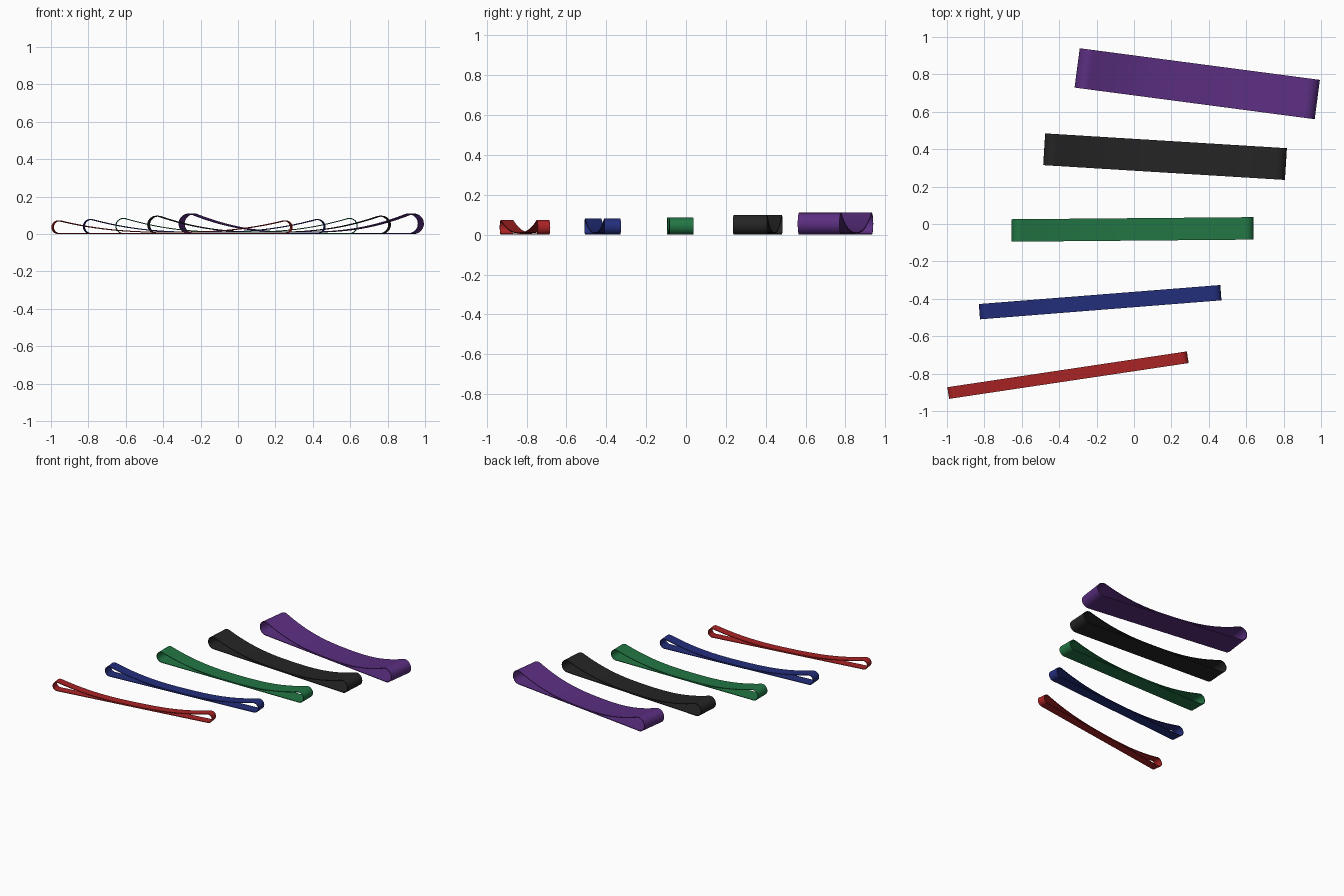
import bpy, bmesh, math
from mathutils import Vector, Matrix

if "Cube" in bpy.data.objects:
    bpy.data.objects.remove(bpy.data.objects["Cube"])

LENGTH = 1.295     # length of each loop
THICK = 0.005      # rubber thickness
WAIST = 0.012      # height of the sagging top strand at mid length


def material(name, rgb):
    m = bpy.data.materials.new(name)
    m.diffuse_color = (*rgb, 1)
    m.use_nodes = True
    m.node_tree.nodes["Principled BSDF"].inputs["Base Color"].default_value = m.diffuse_color
    return m


def outline(height):
    """Closed side profile: flat bottom, round ends, sagging top."""
    r = height / 2
    cx = LENGTH / 2 - r
    tilt = math.atan(2.37 * (height - WAIST) / cx)
    # flat bottom (right half), then the round end
    half = [Vector((cx * i / 8, 0)) for i in range(8)]
    for i in range(21):
        a = -math.pi / 2 + (math.pi + tilt) * i / 20
        half.append(Vector((cx + r * math.cos(a), r + r * math.sin(a))))
    # sagging top strand back to mid length
    p3 = half[-1]
    p0, p1 = Vector((0, WAIST)), Vector((p3.x * 0.33, WAIST))
    p2 = Vector((p3.x * 0.62, WAIST + 0.1 * (p3.y - WAIST)))
    for i in range(1, 25):
        t = 1 - i / 24
        half.append(p0 * (1 - t) ** 3 + p1 * 3 * t * (1 - t) ** 2
                    + p2 * 3 * t * t * (1 - t) + p3 * t ** 3)
    # mirrored left half
    return half + [Vector((-p.x, p.y)) for p in reversed(half[1:-1])]


def band(name, mat, centre, angle, width, height):
    outer = outline(height)
    n = len(outer)
    bm = bmesh.new()
    rings = []
    for i, p in enumerate(outer):
        d = (outer[(i + 1) % n] - outer[i - 1]).normalized()
        q = p + Vector((-d.y, d.x)) * THICK
        rings.append([bm.verts.new((v.x, y, v.y)) for v, y in
                      ((p, -width / 2), (p, width / 2), (q, width / 2), (q, -width / 2))])
    for i in range(n):
        a, b = rings[i], rings[(i + 1) % n]
        for k in range(4):
            bm.faces.new((a[k], b[k], b[(k + 1) % 4], a[(k + 1) % 4]))
    bmesh.ops.recalc_face_normals(bm, faces=bm.faces)
    bm.transform(Matrix.Translation((*centre, 0)) @ Matrix.Rotation(math.radians(angle), 4, 'Z'))
    me = bpy.data.meshes.new(name)
    bm.to_mesh(me)
    bm.free()
    me.materials.append(mat)
    ob = bpy.data.objects.new(name, me)
    bpy.context.collection.objects.link(ob)
    bpy.ops.object.select_all(action='DESELECT')
    ob.select_set(True)
    bpy.context.view_layer.objects.active = ob
    bpy.ops.object.shade_smooth_by_angle(angle=math.radians(35))


# Five loop bands fanned out from narrow to wide
for name, rgb, centre, angle, width, height in (
        ("red", (0.40, 0.017, 0.018), (-0.353, -0.808), 8.5, 0.063, 0.073),
        ("blue", (0.017, 0.028, 0.20), (-0.181, -0.418), 4.5, 0.082, 0.080),
        ("green", (0.016, 0.18, 0.058), (-0.008, -0.029), 0.5, 0.120, 0.086),
        ("black", (0.018, 0.018, 0.018), (0.166, 0.360), -3.5, 0.170, 0.098),
        ("purple", (0.105, 0.028, 0.22), (0.338, 0.750), -7.5, 0.212, 0.110)):
    band(name + "_band", material(name + " rubber", rgb), centre, angle, width, height)
